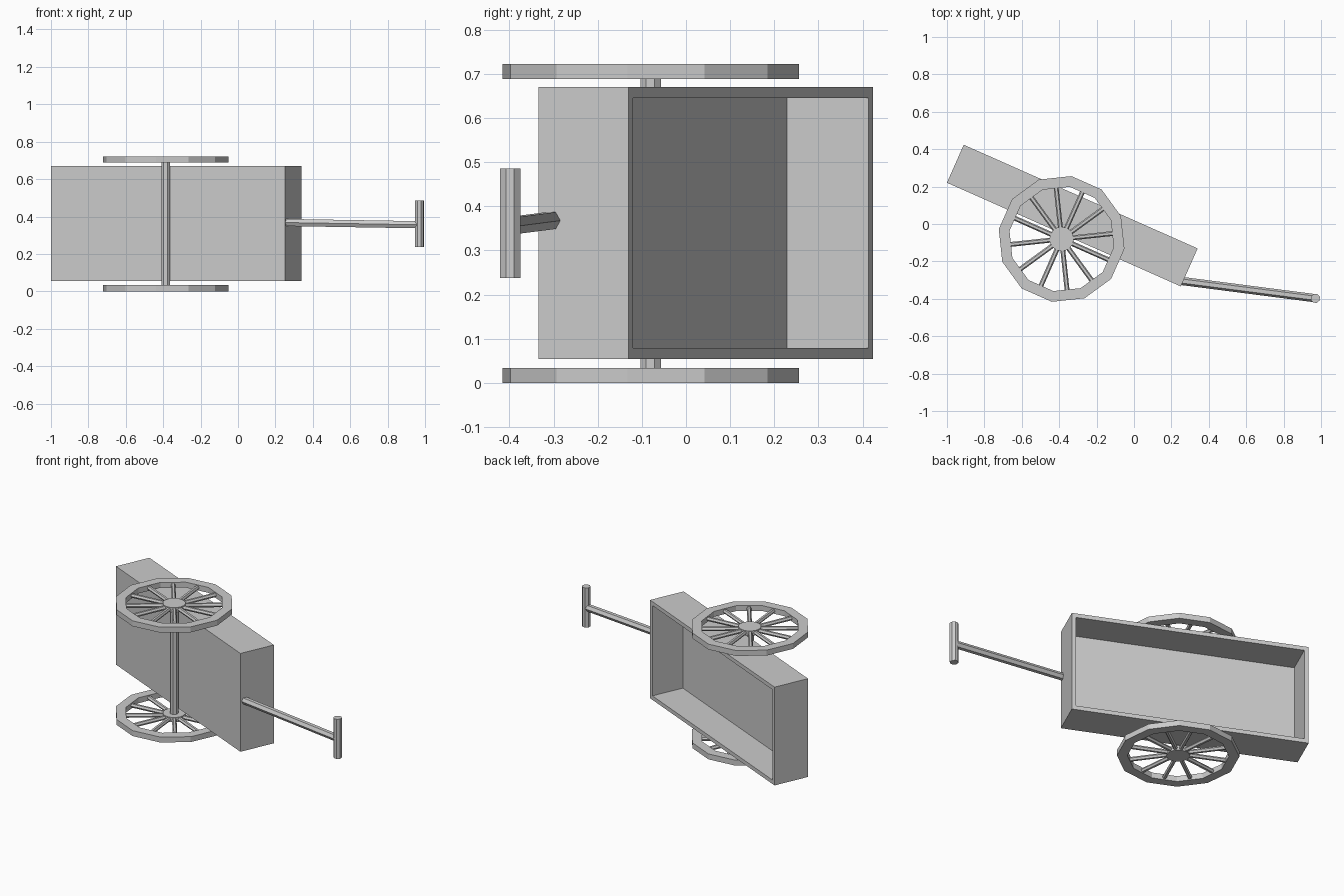
import bpy, bmesh
from math import cos, sin, radians, pi
from mathutils import Vector

if "Cube" in bpy.data.objects:
    bpy.data.objects.remove(bpy.data.objects["Cube"])

TILT = radians(-23.9)
U = Vector((cos(TILT), sin(TILT), 0))      # along the cart
V = Vector((-sin(TILT), cos(TILT), 0))     # towards the open side
HUB = Vector((-0.387, -0.080, 0))


def make_object(name, bm):
    bmesh.ops.recalc_face_normals(bm, faces=bm.faces[:])
    mesh = bpy.data.meshes.new(name)
    bm.to_mesh(mesh)
    bm.free()
    obj = bpy.data.objects.new(name, mesh)
    bpy.context.collection.objects.link(obj)
    return obj


def bridge(bm, a, b):
    n = len(a)
    for i in range(n):
        j = (i + 1) % n
        bm.faces.new((a[i], a[j], b[j], b[i]))


def rod(bm, p, q, radius, sides, spin=0.0):
    """Capped prism between two points."""
    axis = (q - p).normalized()
    side = axis.cross(Vector((0, 1, 0)) if abs(axis.z) > 0.9 else Vector((0, 0, 1))).normalized()
    other = axis.cross(side)
    rings = []
    for c in (p, q):
        rings.append([bm.verts.new(c + radius * (side * cos(spin + 2 * pi * i / sides)
                                                 + other * sin(spin + 2 * pi * i / sides)))
                      for i in range(sides)])
    bridge(bm, *rings)
    for r in rings:
        bm.faces.new(r)


def rod_object(name, p, q, radius, sides, spin=0.0):
    bm = bmesh.new()
    rod(bm, Vector(p), Vector(q), radius, sides, spin)
    return make_object(name, bm)


# Open tray, tipped on its side
def tray():
    bm = bmesh.new()
    centre = Vector((-0.33, 0.045, 0.3625))
    hl, hd, hw, t = 0.684, 0.111, 0.308, 0.025

    def loop(l, w, v):
        return [bm.verts.new(centre + U * (a * l) + V * v + Vector((0, 0, b * w)))
                for a, b in ((-1, -1), (1, -1), (1, 1), (-1, 1))]
    loops = [loop(hl, hw, -hd), loop(hl, hw, hd),
             loop(hl - t, hw - t, hd), loop(hl - t, hw - t, -hd + 0.02)]
    for a, b in zip(loops, loops[1:]):
        bridge(bm, a, b)
    bm.faces.new(loops[0])
    bm.faces.new(loops[-1])
    make_object("cart_tray", bm)


# Wheel: twelve-sided rim, hub disc and spokes
def wheel(prefix, z0, z1):
    bm = bmesh.new()
    rings = []
    for r, z in ((0.34, z0), (0.34, z1), (0.282, z1), (0.282, z0)):
        rings.append([bm.verts.new(HUB + Vector((
            r * cos(TILT + radians(15 + 30 * i)),
            r * sin(TILT + radians(15 + 30 * i)), z))) for i in range(12)])
    for i in range(4):
        bridge(bm, rings[i], rings[(i + 1) % 4])
    make_object(prefix + "_wheel_rim", bm)

    mid = (z0 + z1) / 2
    up = Vector((0, 0, 1))
    rod_object(prefix + "_wheel_hub", HUB + up * (mid - 0.015),
               HUB + up * (mid + 0.015), 0.065, 16)
    bm = bmesh.new()
    for i in range(12):
        a = TILT + radians(30 * i)
        d = Vector((cos(a), sin(a), 0))
        rod(bm, HUB + d * 0.05 + up * mid, HUB + d * 0.28 + up * mid, 0.013, 6)
    make_object(prefix + "_wheel_spokes", bm)


tray()
wheel("lower", 0.0, 0.034)
wheel("upper", 0.688, 0.722)

# Axle under the tray
rod_object("axle", HUB + Vector((0, 0, 0.015)), HUB + Vector((0, 0, 0.705)), 0.025, 8, TILT)

# Pull handle
rod_object("handle_shaft", (0.25, -0.304, 0.368), (0.97, -0.397, 0.356), 0.022, 6)
rod_object("handle_grip", (0.97, -0.398, 0.238), (0.97, -0.398, 0.486), 0.025, 8, TILT)
